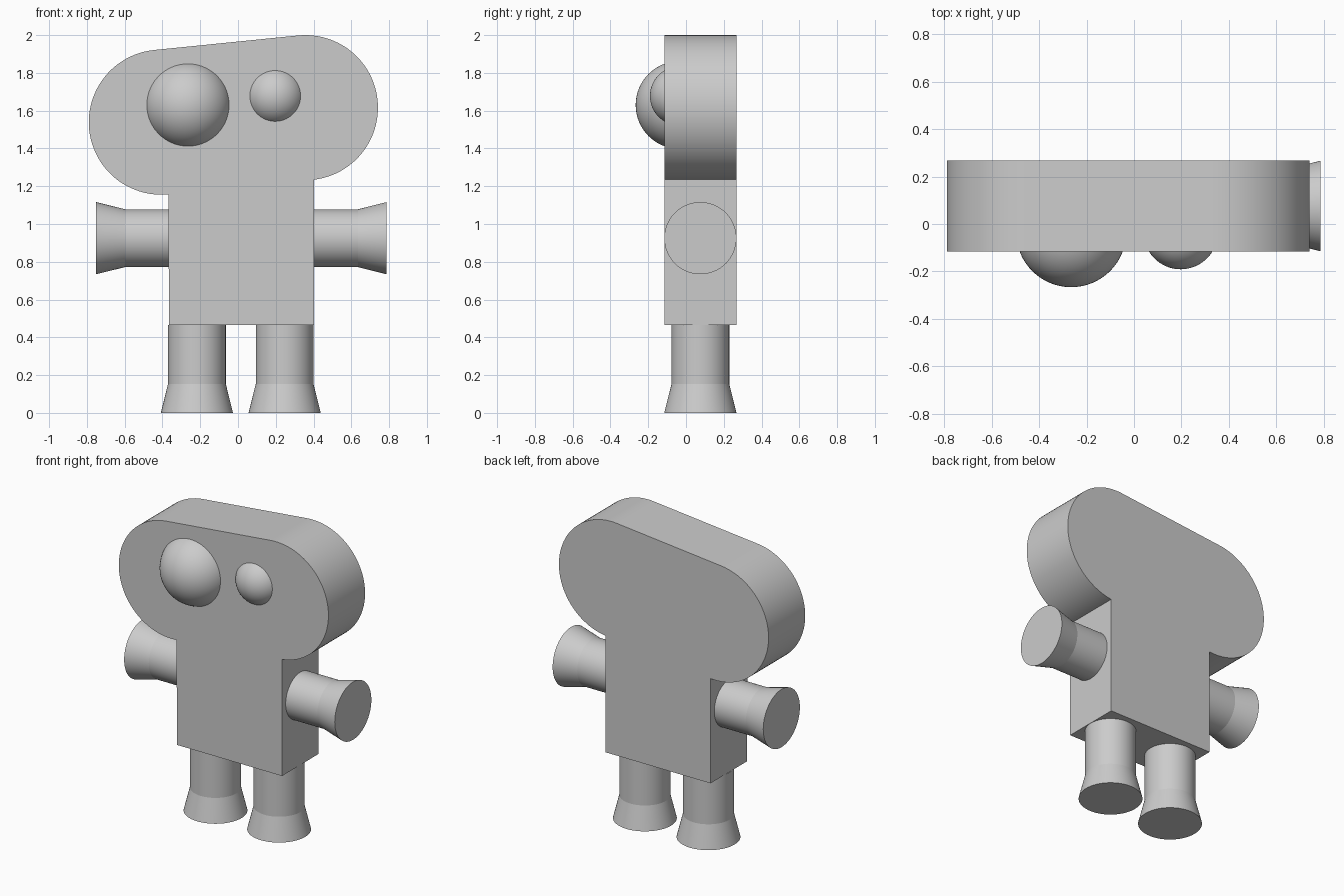
import bpy, bmesh
from math import sin, cos, pi, radians, atan2
from mathutils import Matrix, Vector

cube = bpy.data.objects.get("Cube")
if cube:
    bpy.data.objects.remove(cube, do_unlink=True)

grey = bpy.data.materials.new("plain grey")
grey.use_nodes = True
GREY = (0.6, 0.6, 0.6, 1)
grey.diffuse_color = GREY
grey.node_tree.nodes["Principled BSDF"].inputs["Base Color"].default_value = GREY

FRONT, BACK = -0.115, 0.267
MID = (FRONT + BACK) / 2


def finish(name, bm, sharp=10):
    bmesh.ops.recalc_face_normals(bm, faces=bm.faces)
    mesh = bpy.data.meshes.new(name)
    bm.to_mesh(mesh)
    bm.free()
    mesh.materials.append(grey)
    obj = bpy.data.objects.new(name, mesh)
    bpy.context.collection.objects.link(obj)
    bpy.ops.object.select_all(action="DESELECT")
    obj.select_set(True)
    bpy.context.view_layer.objects.active = obj
    bpy.ops.object.shade_smooth_by_angle(angle=radians(sharp))
    return obj


def flared_limb(name, start, direction, length, flare, sides=64):
    """Round tube that widens into a flat end."""
    bm = bmesh.new()
    rings = []
    for dist, radius in ((0, 0.153), (length - flare, 0.153), (length, 0.191)):
        rings.append([bm.verts.new((radius * cos(2 * pi * i / sides),
                                    radius * sin(2 * pi * i / sides), dist))
                      for i in range(sides)])
    for low, high in zip(rings, rings[1:]):
        for i in range(sides):
            j = (i + 1) % sides
            bm.faces.new((low[i], low[j], high[j], high[i]))
    bm.faces.new(rings[0])
    bm.faces.new(rings[-1])
    turn = Vector((0, 0, 1)).rotation_difference(Vector(direction)).to_matrix().to_4x4()
    bm.transform(Matrix.Translation(start) @ turn)
    return finish(name, bm)


# Body and tilted capsule head, one outline pushed through the depth
R = 0.384
right_end, left_end = (-0.406, 1.539), (0.357, 1.616)
tilt = atan2(left_end[1] - right_end[1], left_end[0] - right_end[0])
outline = [(-0.366, 0.465), (0.402, 0.465), (0.402, 1.235)]
STEPS = 48
for (cx, cz), begin in ((left_end, tilt - pi / 2), (right_end, tilt + pi / 2)):
    for i in range(STEPS + 1):
        a = begin + pi * i / STEPS
        outline.append((cx + R * cos(a), cz + R * sin(a)))
bm = bmesh.new()
face = bm.faces.new([bm.verts.new((x, FRONT, z)) for x, z in outline])
pushed = bmesh.ops.extrude_face_region(bm, geom=[face], use_keep_orig=True)
bmesh.ops.translate(bm, vec=(0, BACK - FRONT, 0),
                    verts=[v for v in pushed["geom"] if isinstance(v, bmesh.types.BMVert)])
finish("body_and_head", bm)

# Eyes, partly sunk into the face
for name, x, z, radius in (("right_eye", -0.265, 1.63, 0.2325),
                           ("left_eye", 0.197, 1.678, 0.157)):
    bm = bmesh.new()
    bmesh.ops.create_uvsphere(bm, u_segments=64, v_segments=32, radius=radius,
                              matrix=Matrix.Translation((x, -0.034, z)))
    finish(name, bm, 30)

# Arms and legs
for side, sign, body_x, leg_x in (("right", -1, -0.366, -0.2175),
                                  ("left", 1, 0.402, 0.247)):
    flared_limb(side + "_arm", (body_x, MID, 0.925), (sign, 0, 0), 0.385, 0.153)
    flared_limb(side + "_leg", (leg_x, MID, 0.465), (0, 0, -1), 0.465, 0.153)
